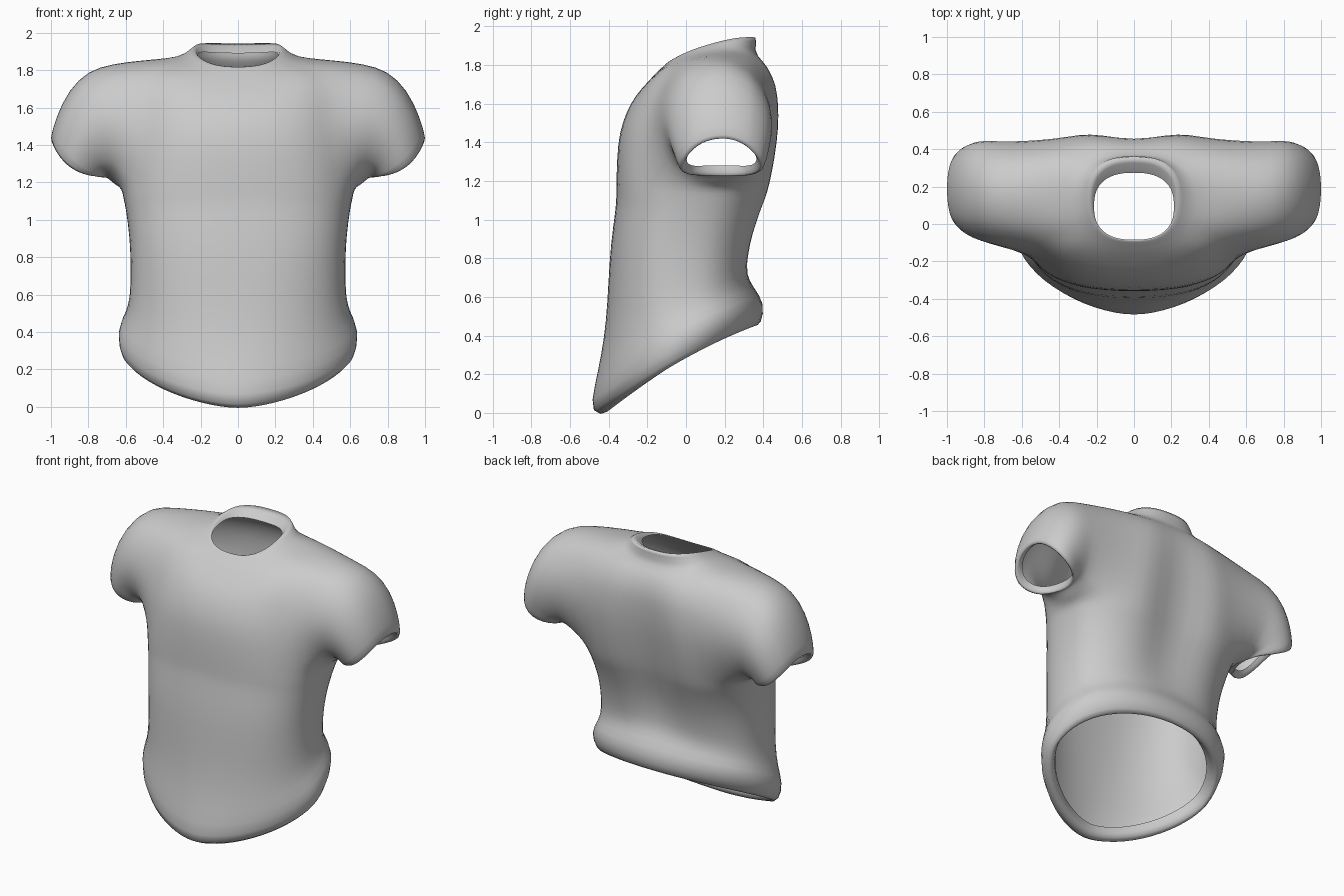
import bpy, bmesh
from math import sin, cos, pi, atan2, exp, hypot, copysign

if "Cube" in bpy.data.objects:
    bpy.data.objects.remove(bpy.data.objects["Cube"])

SEG = 16                  # columns round one half of the body
C0, C1 = 5, 13            # columns bounding the armhole
R0, R1 = 10, 15           # rings bounding the armhole

# Body profile, hem fold to collar fold: half width, front y, back y, front z, back z
PROFILE = [
    (.55, -.415, .325, .08, .51),
    (.585, -.385, .355, -.01, .45),
    (.625, -.505, .392, -.015, .455),
    (.655, -.475, .412, .14, .57),
    (.602, -.44, .35, .3, .65),
    (.578, -.415, .33, .47, .72),
    (.58, -.392, .37, .87, .92),
    (.602, -.365, .42, 1.06, 1.06),
    (.62, -.362, .46, 1.17, 1.18),
    (.59, -.348, .508, 1.45, 1.48),
    (.56, -.265, .492, 1.64, 1.69),
    (.5, -.2, .45, 1.71, 1.77),
    (.38, -.15, .4, 1.765, 1.82),
    (.28, -.11, .345, 1.8, 1.87),
    (.234, -.09, .385, 1.82, 1.975),
    (.215, -.085, .275, 1.815, 1.89),
]

# Sleeve, shoulder to cuff: top x,z, underarm x,z, front y, back y, sag
SLEEVE = [
    (.67, 1.838, .655, 1.18, -.14, .447, 0),
    (.8, 1.802, .675, 1.2, -.115, .452, .01),
    (.905, 1.7, .69, 1.215, -.095, .452, .02),
    (.975, 1.55, .7, 1.225, -.07, .435, .035),
    (1.01, 1.42, .705, 1.222, -.04, .41, .065),
]

# Smooth in-between rings where the profile is sparse
rings = []
for k, p in enumerate(PROFILE):
    rings.append(p)
    if k in (5, 7, 8, 9):
        rings.append([(9 * (b + c) - a - d) / 16 for a, b, c, d in zip(*PROFILE[k - 1:k + 3])])


def power(v, n):
    return copysign(abs(v) ** (2 / n), v) if abs(v) > 1e-6 else 0.0


def body_point(i, j):
    hw, yf, yb, zf, zb = rings[i]
    a = -pi / 2 + pi * j / SEG
    if a < 0:                                        # hem is pointed in front
        n = min(2.5, 1.65 + .17 * max(0, i - 2))
    else:                                            # upper back is broad and flat
        n = min(2.5, 1.9 + .12 * i) + .4 * exp(-((i - 11) / 2.5) ** 2)
    x = hw * power(cos(a), n)
    y = (yf + yb) / 2 + (yb - yf) / 2 * power(sin(a), n)
    lift = .12 * exp(-((i - 15) / 1.3) ** 2) + (.04 if i < 4 else .03 if i > 16 else 0)
    z = zf + (zb - zf) * (y - yf) / (yb - yf) + lift * cos(a) ** 2
    if a > 0 and 4 < i < 16:                         # hollow along the spine
        y -= .085 * sin(pi * (i - 4) / 12) * exp(-(x / .17) ** 2)
    return x, y, z


def sleeve_point(ring, phi, size=1.0, inset=0.0):
    tx, tz, bx, bz, yf, yb, sag = ring
    ux, uz = (tx - bx) / 2, (tz - bz) / 2
    d = (sag * cos(phi) ** 2 - inset) / hypot(ux, uz)
    return ((tx + bx) / 2 + size * ux * sin(phi) + uz * d,
            (yf + yb) / 2 + size * (yb - yf) / 2 * cos(phi),
            (tz + bz) / 2 + size * uz * sin(phi) - ux * d)


bm = bmesh.new()

# Half body with an armhole left open
grid = [[bm.verts.new(body_point(i, j)) for j in range(SEG + 1)] for i in range(len(rings))]
for i in range(len(rings) - 1):
    for j in range(SEG):
        if not (R0 <= i < R1 and C0 <= j < C1):
            bm.faces.new((grid[i][j], grid[i][j + 1], grid[i + 1][j + 1], grid[i + 1][j]))

# Sleeve grown from the armhole edge, ending in a turned-in cuff
loop = [grid[R0][j] for j in range(C0, C1)] + [grid[i][C1] for i in range(R0, R1)]
loop += [grid[R1][j] for j in range(C1, C0, -1)] + [grid[i][C0] for i in range(R1, R0, -1)]
phis = [atan2((v.co.z - 1.5) / .33, (v.co.y - .17) / .29) for v in loop]
cuff = SLEEVE[-1]
steps = [(r, 1, 0) for r in SLEEVE] + [(cuff, .89, .01), (cuff, .82, .05)]
prev = loop
for ring, size, inset in steps:
    cur = [bm.verts.new(sleeve_point(ring, p, size, inset)) for p in phis]
    for k in range(len(loop)):
        m = (k + 1) % len(loop)
        bm.faces.new((prev[k], prev[m], cur[m], cur[k]))
    prev = cur

# Soften the seam where sleeve meets body
for _ in range(2):
    bmesh.ops.smooth_vert(bm, verts=loop, factor=.5, use_axis_x=True, use_axis_y=True, use_axis_z=True)
for f in bm.faces:
    f.smooth = True
bmesh.ops.recalc_face_normals(bm, faces=bm.faces)
mesh = bpy.data.meshes.new("shirt")
bm.to_mesh(mesh)
bm.free()
shirt = bpy.data.objects.new("shirt", mesh)
bpy.context.collection.objects.link(shirt)

# Mirror to the other side and round the surface
mirror = shirt.modifiers.new("mirror", 'MIRROR')
mirror.use_clip = True
mirror.merge_threshold = .002
sub = shirt.modifiers.new("smooth", 'SUBSURF')
sub.levels = sub.render_levels = 1
